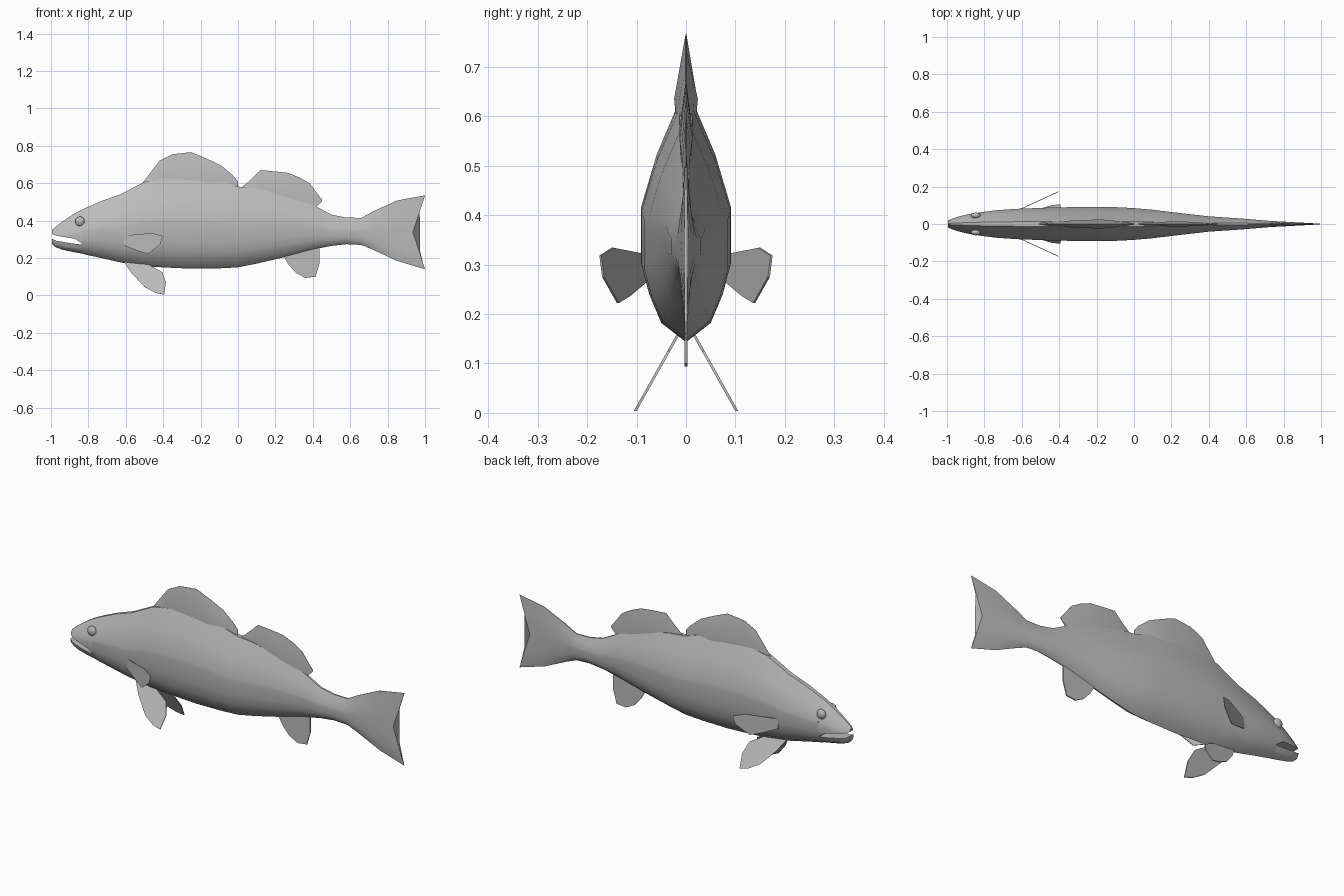
import bpy, bmesh, math
from mathutils import Vector

if "Cube" in bpy.data.objects:
    bpy.data.objects.remove(bpy.data.objects["Cube"])

grey = bpy.data.materials.new("fish grey")
grey.diffuse_color = (0.5, 0.5, 0.5, 1)
grey.use_nodes = True
grey.node_tree.nodes["Principled BSDF"].inputs["Base Color"].default_value = grey.diffuse_color

# Half cross-section: (height fraction, width fraction)
PROFILE = [(0, 0), (.08, .55), (.2, .82), (.33, 1), (.5, 1), (.56, 1), (.78, .65), (1, .15)]


def width(t):
    for (a, wa), (b, wb) in zip(PROFILE, PROFILE[1:]):
        if t <= b:
            return wa + (wb - wa) * (t - a) / (b - a)
    return PROFILE[-1][1]


def finish(bm, name, angle=50):
    bmesh.ops.remove_doubles(bm, verts=bm.verts, dist=1e-5)
    bmesh.ops.recalc_face_normals(bm, faces=bm.faces)
    mesh = bpy.data.meshes.new(name)
    bm.to_mesh(mesh)
    bm.free()
    mesh.materials.append(grey)
    ob = bpy.data.objects.new(name, mesh)
    bpy.context.collection.objects.link(ob)
    bpy.ops.object.select_all(action='DESELECT')
    ob.select_set(True)
    bpy.context.view_layer.objects.active = ob
    bpy.ops.object.shade_smooth_by_angle(angle=math.radians(angle))
    return ob


def loft(name, rings, angle=50):
    bm = bmesh.new()
    rows = [[bm.verts.new(p) for p in r] for r in rings]
    n = len(rows[0])
    for a, b in zip(rows, rows[1:]):
        for i in range(n):
            j = (i + 1) % n
            bm.faces.new((a[i], a[j], b[j], b[i]))
    bm.faces.new(rows[0])
    bm.faces.new(rows[-1])
    return finish(bm, name, angle)


def ring(x, bottom, top, w, notch=0, lo=None, hi=None):
    """Closed section at x; lo and hi cut it off at the mouth line."""
    h = top - bottom
    t0 = 0 if lo is None else (lo - bottom) / h
    t1 = 1 if hi is None else (hi - bottom) / h
    side = []
    for f, _ in PROFILE:
        t = t0 + (t1 - t0) * f
        side.append((x + notch * abs(2 * t - 1), w * width(t), bottom + h * t))
    return side + [(px, -py, pz) for px, py, pz in reversed(side)]


# Body and tail in one loft: x, bottom, top, half width, notch
body = [
    (-.835, .224, .458, .060), (-.81, .217, .47, .064), (-.73, .20, .505, .074),
    (-.63, .177, .54, .081), (-.5, .156, .607, .086), (-.4, .150, .625, .089),
    (-.25, .143, .63, .091), (-.1, .145, .615, .090), (0, .150, .582, .085),
    (.1, .170, .572, .076), (.25, .205, .535, .058), (.4, .245, .485, .041),
    (.5, .265, .432, .034), (.58, .274, .416, .029), (.66, .27, .415, .022),
    (.72, .245, .448, .017), (.85, .185, .508, .010), (.935, .14, .535, .004, .065)]
loft("body_and_tail", [ring(*s) for s in body])

# Head front, split by the open mouth: x, bottom, top, half width, upper lip, lower lip
head = [
    (-.995, .275, .350, .018, .328, .304), (-.975, .258, .368, .028, .320, .293),
    (-.94, .245, .394, .039, .314, .287), (-.90, .236, .422, .049, .308, .280),
    (-.87, .230, .440, .055, .302, .276), (-.835, .224, .458, .060, .278, .272)]
loft("upper_head", [ring(x, b, t, w, lo=u) for x, b, t, w, u, l in head])
loft("lower_jaw", [ring(x, b, t, w, hi=l) for x, b, t, w, u, l in head])


# Dorsal fins: wedge sections that thin out to a sharp crest
def dorsal(name, stations):
    rings = []
    for x, base, mid, top, w in stations:
        rings.append([(x, .75 * w, base), (x, w, mid), (x, .0008, top),
                      (x, -.0008, top), (x, -w, mid), (x, -.75 * w, base)])
    return loft(name, rings)


dorsal("front_dorsal_fin", [
    (-.51, .57, .59, .602, .008), (-.42, .58, .63, .72, .013), (-.35, .58, .64, .755, .017),
    (-.25, .58, .64, .766, .022), (-.17, .57, .635, .733, .024), (-.09, .55, .625, .695, .016),
    (-.03, .54, .60, .645, .007), (0, .54, .57, .61, .002)])
second = dorsal("rear_dorsal_fin", [
    (.02, .54, .56, .578, .004), (.06, .54, .575, .612, .007), (.12, .53, .59, .67, .010),
    (.20, .50, .575, .663, .013), (.27, .48, .555, .655, .013), (.33, .46, .53, .63, .010),
    (.385, .44, .51, .598, .007), (.42, .475, .50, .55, .004), (.45, .505, .507, .512, .001)])


# Thin fins: flat outlines in x and z, placed sideways by a rule for y
def fin(name, outline, y_of, half):
    bm = bmesh.new()
    n = len(outline)
    sides = [[bm.verts.new((x, y_of(x, z) + s * half, z)) for x, z in outline] for s in (-1, 1)]
    for s in sides:
        bm.faces.new(s)
    for i in range(n):
        j = (i + 1) % n
        bm.faces.new((sides[0][i], sides[0][j], sides[1][j], sides[1][i]))
    return finish(bm, name, 30)


fin("anal_fin", [(.24, .23), (.25, .20), (.27, .165), (.31, .12), (.36, .094), (.415, .10),
                 (.435, .17), (.435, .265)], lambda x, z: 0, .003)

pectoral = [(-.61, .32), (-.457, .334), (-.403, .318), (-.415, .275), (-.48, .222),
            (-.53, .236), (-.61, .267)]
pelvic = [(-.61, .18), (-.57, .12), (-.50, .045), (-.44, .013), (-.395, .004), (-.385, .07),
          (-.405, .125), (-.46, .155), (-.50, .18)]

for side, s in (("left", 1), ("right", -1)):
    fin(side + "_pectoral_fin", pectoral, lambda x, z: s * (.078 + .46 * (x + .61)), .002)
    fin(side + "_pelvic_fin", pelvic, lambda x, z: s * (.018 + .56 * (.155 - z)), .003)

    # Eye: flattened ball set into the head
    bm = bmesh.new()
    bmesh.ops.create_uvsphere(bm, u_segments=14, v_segments=8, radius=1)
    bmesh.ops.scale(bm, vec=Vector((.026, .016, .026)), verts=bm.verts)
    bmesh.ops.translate(bm, vec=Vector((-.845, s * .045, .396)), verts=bm.verts)
    finish(bm, side + "_eye")
